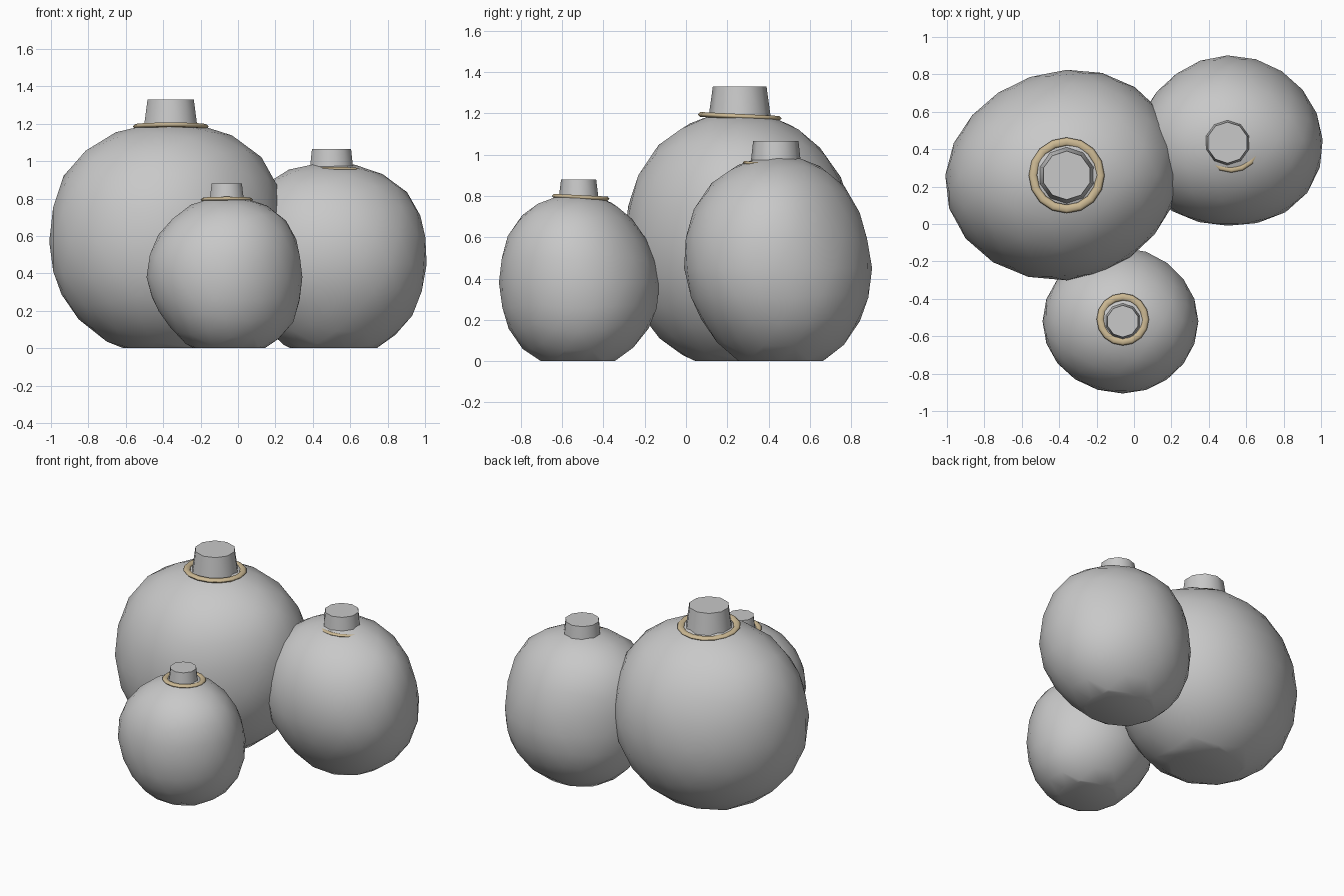
import bpy
import bmesh
import math
from mathutils import Vector

if "Cube" in bpy.data.objects:
    bpy.data.objects.remove(bpy.data.objects["Cube"])


def material(name, rgb):
    m = bpy.data.materials.new(name)
    m.diffuse_color = (*rgb, 1.0)
    m.use_nodes = True
    m.node_tree.nodes["Principled BSDF"].inputs["Base Color"].default_value = m.diffuse_color
    return m


GREY = material("mid_grey", (0.58, 0.58, 0.58))
TAN = material("tan_gold", (0.6, 0.48, 0.29))


def finish(obj, name, mat, angle):
    obj.name = name
    obj.data.materials.append(mat)
    bpy.ops.object.select_all(action='DESELECT')
    obj.select_set(True)
    bpy.context.view_layer.objects.active = obj
    bpy.ops.object.shade_smooth_by_angle(angle=math.radians(angle))


def bauble_body(name, centre, plus, minus, skew, bumps):
    """Lopsided faceted ball, resting on a flat cut base."""
    lobes = [(Vector(b[:3]).normalized(), b[3]) for b in bumps]
    bm = bmesh.new()
    bmesh.ops.create_icosphere(bm, subdivisions=3, radius=1.0)
    for v in bm.verts:
        n = v.co.copy()
        lump = skew[0] * n.x * n.y + skew[1] * n.x * n.z + skew[2] * n.y * n.z
        lump += sum(a * max(0.0, n.dot(d)) ** 6 for d, a in lobes)
        grow = 1.008 + lump * (1 - n.z ** 4)
        for i in range(3):
            radius = plus[i] if n[i] > 0 else minus[i]
            v.co[i] = centre[i] + n[i] * radius * grow
    # flat base
    cut = bmesh.ops.bisect_plane(bm, geom=bm.verts[:] + bm.edges[:] + bm.faces[:],
                                 plane_co=(0, 0, 0), plane_no=(0, 0, -1),
                                 clear_outer=True)
    rim = [e for e in cut["geom_cut"] if isinstance(e, bmesh.types.BMEdge)]
    bmesh.ops.contextual_create(bm, geom=rim)
    bmesh.ops.recalc_face_normals(bm, faces=bm.faces[:])
    mesh = bpy.data.meshes.new(name)
    bm.to_mesh(mesh)
    bm.free()
    obj = bpy.data.objects.new(name, mesh)
    bpy.context.collection.objects.link(obj)
    finish(obj, name, GREY, 60)


def cap(name, x, y, z0, z1, r0, r1):
    """Ten-sided tapered stub, smooth around the side."""
    bpy.ops.mesh.primitive_cone_add(vertices=10, radius1=r0, radius2=r1, depth=z1 - z0,
                                    location=(x, y, (z0 + z1) / 2))
    finish(bpy.context.object, name, GREY, 45)


def collar(name, x, y, z, radius, thick, tilt):
    """Flattened ring lying around the stub."""
    bpy.ops.mesh.primitive_torus_add(major_segments=16, minor_segments=6,
                                     major_radius=radius, minor_radius=thick,
                                     location=(x, y, z), rotation=(tilt, 0, 0))
    bpy.context.object.scale.z = 0.6
    finish(bpy.context.object, name, TAN, 70)


# Large bauble
bauble_body("large_ball", (-0.36, 0.26, 0.57), (0.595, 0.56, 0.635), (0.64, 0.55, 0.62),
            (0.07, 0.03, 0.0),
            [(-0.65, 0, 0.75, 0.08), (0.65, 0, 0.75, 0.08),
             (0, -0.7, 0.7, 0.035), (0, -0.8, -0.6, 0.03)])
cap("large_cap", -0.36, 0.26, 1.15, 1.33, 0.155, 0.13)
collar("large_collar", -0.36, 0.26, 1.185, 0.18, 0.023, -0.05)

# Medium bauble
bauble_body("medium_ball", (0.5, 0.45, 0.45), (0.495, 0.455, 0.54), (0.485, 0.45, 0.51),
            (-0.02, -0.04, -0.11),
            [(0.7, 0, 0.7, 0.11), (-0.6, 0, 0.8, 0.09), (0, 0.6, 0.8, 0.06),
             (0, 0.75, -0.65, -0.06), (-0.7, 0.7, 0, -0.06),
             (0.7, -0.7, 0, 0.05), (-0.7, -0.7, 0, 0.05)])
cap("medium_cap", 0.5, 0.435, 0.93, 1.065, 0.125, 0.11)
collar("medium_collar", 0.52, 0.435, 0.947, 0.145, 0.016, -0.09)

# Small bauble
bauble_body("small_ball", (-0.06, -0.52, 0.38), (0.395, 0.38, 0.43), (0.43, 0.38, 0.43),
            (0.0, -0.05, -0.05),
            [(-0.65, 0, 0.75, -0.04), (0.7, 0, 0.7, 0.08), (0.7, 0, -0.7, 0.04),
             (-0.7, 0, -0.7, -0.06), (0, -0.7, -0.7, 0.06), (0, 0.95, -0.3, 0.04),
             (0, 0.7, -0.75, -0.04), (0.4, -0.5, 0.8, 0.06)])
cap("small_cap", -0.06, -0.52, 0.76, 0.88, 0.1, 0.085)
collar("small_collar", -0.06, -0.51, 0.793, 0.12, 0.02, -0.05)
